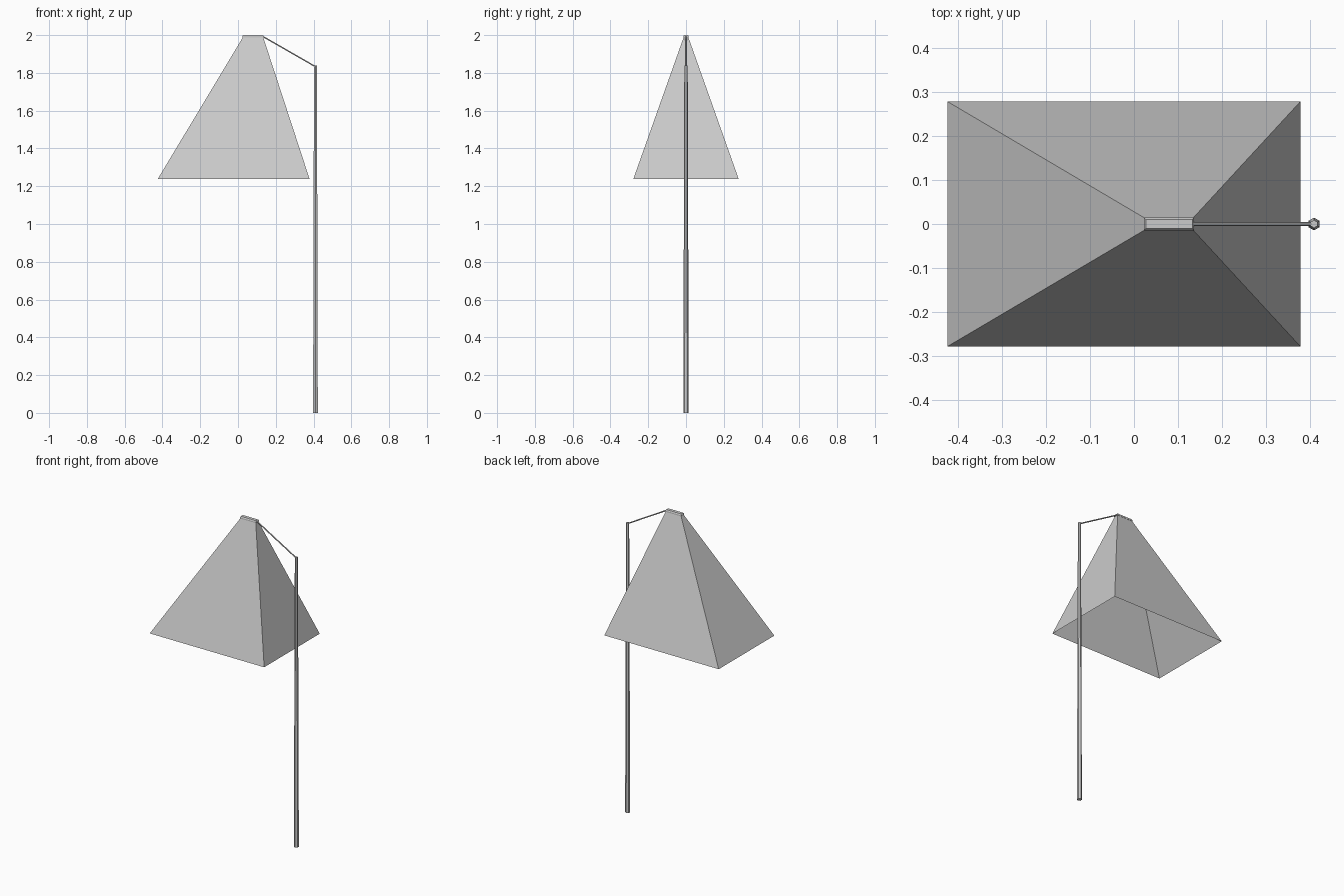
import bpy, bmesh
from math import pi
from mathutils import Vector

if "Cube" in bpy.data.objects:
    bpy.data.objects.remove(bpy.data.objects["Cube"])


def loft(name, rings, cap_bottom=True, cap_top=True):
    """Join matching rings of points with quads, optionally capping the ends."""
    bm = bmesh.new()
    loops = [[bm.verts.new(p) for p in ring] for ring in rings]
    n = len(loops[0])
    for a, b in zip(loops, loops[1:]):
        for i in range(n):
            j = (i + 1) % n
            bm.faces.new((a[i], a[j], b[j], b[i]))
    if cap_bottom:
        bm.faces.new(loops[0][::-1])
    if cap_top:
        bm.faces.new(loops[-1])
    mesh = bpy.data.meshes.new(name)
    bm.to_mesh(mesh)
    bm.free()
    obj = bpy.data.objects.new(name, mesh)
    bpy.context.collection.objects.link(obj)
    return obj


def rect(x0, x1, half_y, z):
    return [(x0, -half_y, z), (x1, -half_y, z), (x1, half_y, z), (x0, half_y, z)]


def tapered_rod(name, start, end, r0, r1, sides, turn=0.0):
    start, end = Vector(start), Vector(end)
    axis = end - start
    bpy.ops.mesh.primitive_cone_add(vertices=sides, radius1=r0, radius2=r1, depth=axis.length)
    obj = bpy.context.object
    obj.name = name
    obj.rotation_mode = 'QUATERNION'
    spin = Vector((0, 0, 1)).rotation_difference(axis)
    obj.rotation_quaternion = spin
    obj.location = (start + end) / 2
    return obj


# Six-sided tapering pole
tapered_rod("pole", (0.41, 0, 0), (0.41, 0, 1.84), 0.0145, 0.009, 6)

# Thin sloping arm from the pole top to the lamp head
tapered_rod("arm", (0.412, 0, 1.832), (0.13, 0, 1.994), 0.004, 0.004, 6)

# Flat lamp head with a slightly narrower top
loft("lamp_head", [rect(0.023, 0.137, 0.0145, 1.987),
                   rect(0.023, 0.137, 0.0145, 1.994),
                   rect(0.027, 0.133, 0.0105, 2.0)])

# Open light beam spreading downward from the head
loft("light_beam", [rect(-0.425, 0.379, 0.279, 1.238),
                    rect(0.027, 0.133, 0.012, 1.99)], False, False)
